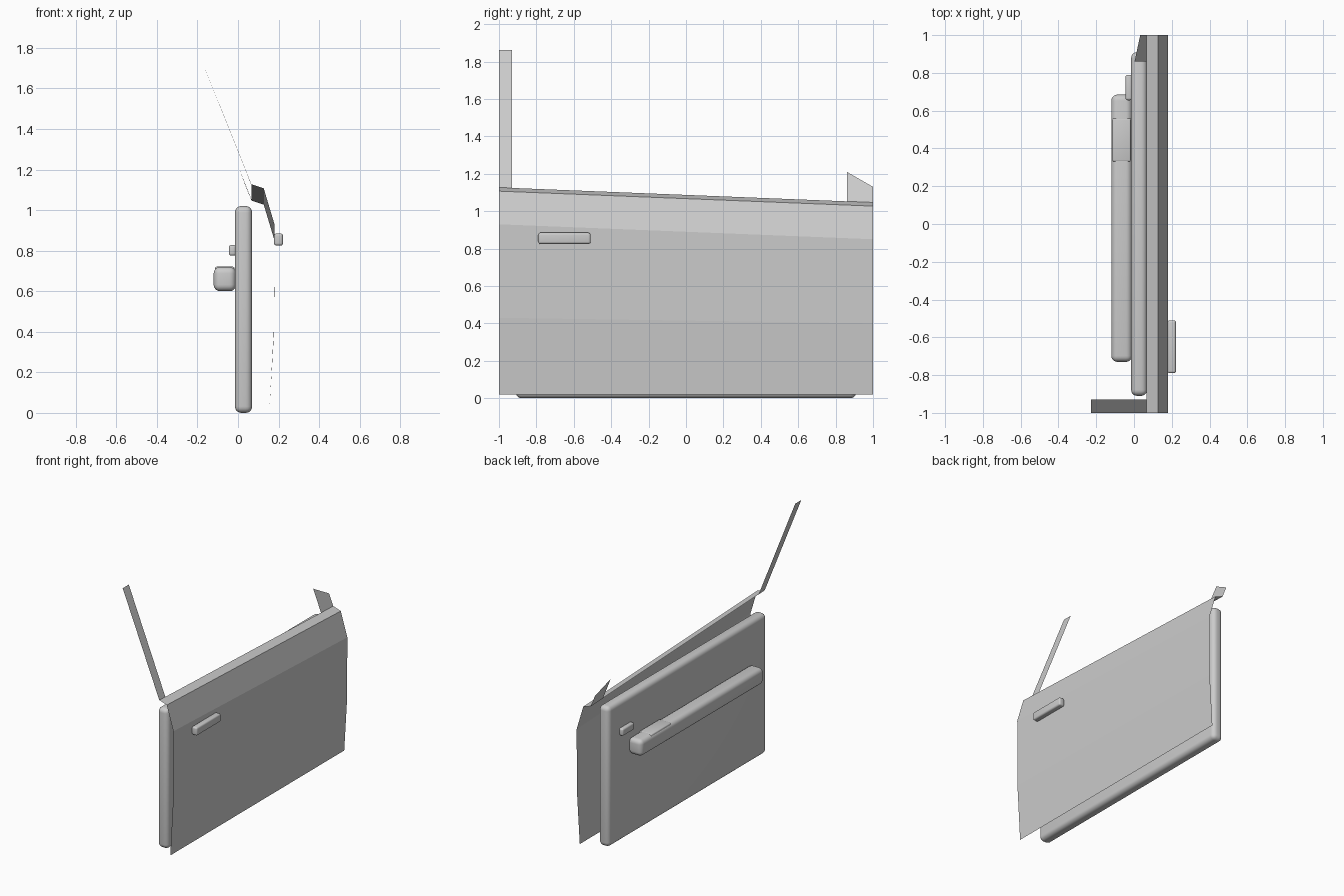
import bpy, bmesh

if "Cube" in bpy.data.objects:
    bpy.data.objects.remove(bpy.data.objects["Cube"])

grey = bpy.data.materials.new("light_grey")
grey.diffuse_color = (0.6, 0.6, 0.6, 1)
grey.use_nodes = True
grey.node_tree.nodes["Principled BSDF"].inputs["Base Color"].default_value = grey.diffuse_color


def finish(name, bm):
    me = bpy.data.meshes.new(name)
    bm.to_mesh(me)
    bm.free()
    me.materials.append(grey)
    ob = bpy.data.objects.new(name, me)
    bpy.context.collection.objects.link(ob)
    return ob


def sheet(name, rows):
    """Open sheet: each row is a pair of points, neighbours are joined by a quad."""
    bm = bmesh.new()
    pts = [[bm.verts.new(p) for p in row] for row in rows]
    for (a, b), (c, d) in zip(pts, pts[1:]):
        bm.faces.new((a, b, d, c))
    return finish(name, bm)


def rounded_box(name, x, y, z, r, segments=5):
    bm = bmesh.new()
    bmesh.ops.create_cube(bm, size=1)
    for v in bm.verts:
        for i, (lo, hi) in enumerate((x, y, z)):
            v.co[i] = hi if v.co[i] > 0 else lo
    bmesh.ops.bevel(bm, geom=bm.edges[:], offset=r, segments=segments,
                    profile=0.5, affect='EDGES', clamp_overlap=True)
    ob = finish(name, bm)
    bpy.ops.object.select_all(action='DESELECT')
    ob.select_set(True)
    bpy.context.view_layer.objects.active = ob
    bpy.ops.object.shade_smooth_by_angle(angle=0.6)
    return ob


# Outer skin with sill flange: (x, z at y=-1, z at y=1)
profile = [(0.155, 0.02, 0.02), (0.178, 0.43, 0.40), (0.18, 0.93, 0.85),
           (0.127, 1.107, 1.027), (0.067, 1.127, 1.047)]
sheet("outer_skin", [((x, -1, za), (x, 1, zb)) for x, za, zb in profile])

# Window pillar strip and corner mirror gusset
sheet("window_pillar", [((0.067, -1, 1.125), (0.067, -0.93, 1.122)),
                        ((-0.228, -1, 1.862), (-0.228, -0.93, 1.862))])
sheet("mirror_gusset", [((0.067, 0.86, 1.05), (0.067, 1, 1.046)),
                        ((0.003, 0.86, 1.21), (0.033, 1, 1.13))])

# Inner panel, armrest with pull insert, and handles
rounded_box("inner_panel", (-0.015, 0.07), (-0.91, 0.91), (0, 1.02), 0.032)
rounded_box("armrest", (-0.12, -0.01), (-0.73, 0.685), (0.60, 0.72), 0.032)
rounded_box("armrest_insert", (-0.114, -0.017), (0.33, 0.56), (0.66, 0.721), 0.008, 3)
rounded_box("inner_handle", (-0.045, -0.01), (0.655, 0.79), (0.775, 0.828), 0.012, 4)
rounded_box("outer_handle", (0.178, 0.222), (-0.79, -0.51), (0.825, 0.885), 0.012, 4)
